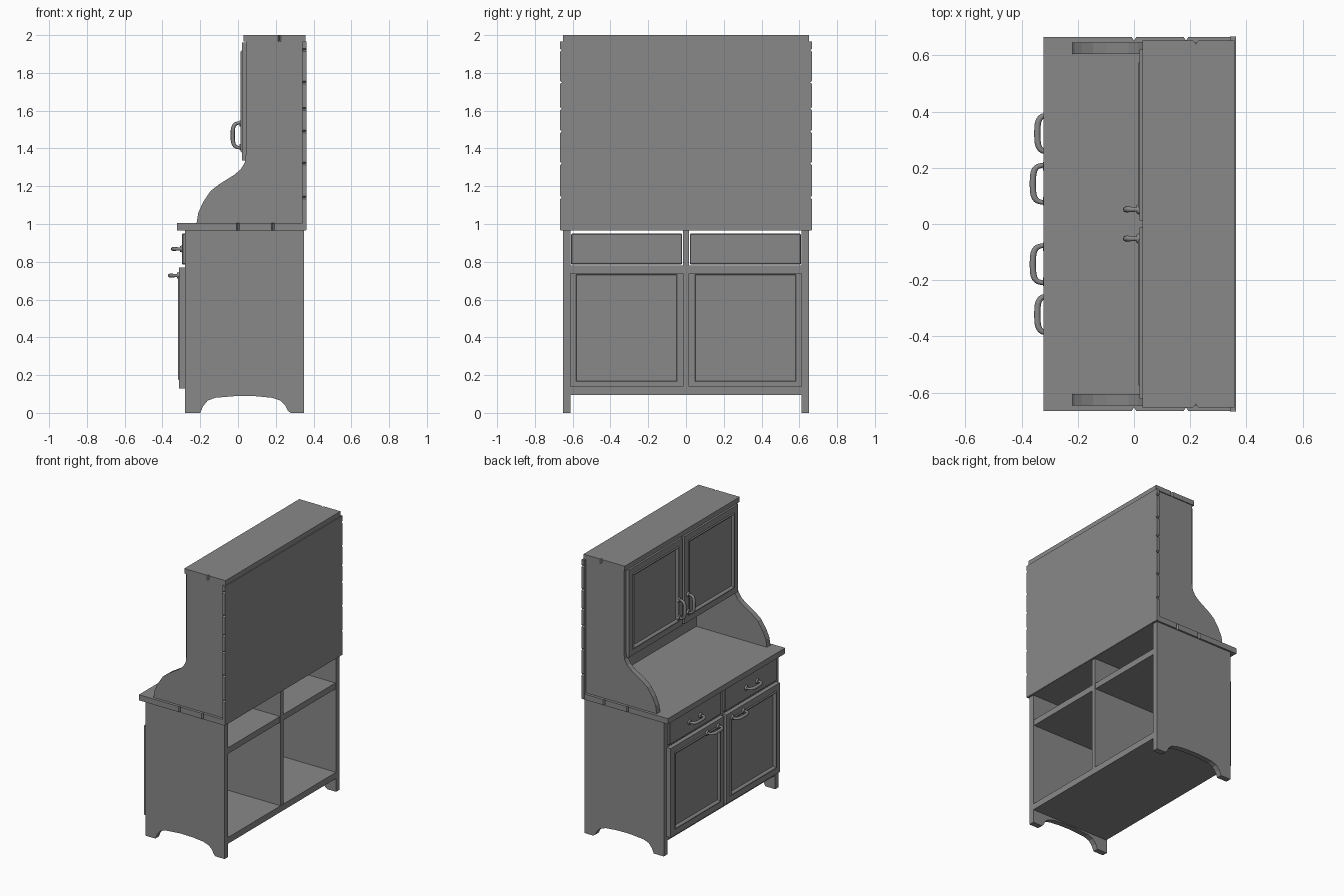
import bpy
import bmesh
import math
from mathutils import Vector

cube = bpy.data.objects.get("Cube")
if cube:
    bpy.data.objects.remove(cube, do_unlink=True)

grey = bpy.data.materials.new("plain grey")
grey.use_nodes = True
grey.diffuse_color = (0.25, 0.25, 0.25, 1)
grey.node_tree.nodes["Principled BSDF"].inputs["Base Color"].default_value = (0.25, 0.25, 0.25, 1)


def finish(name, bm):
    bmesh.ops.recalc_face_normals(bm, faces=bm.faces)
    mesh = bpy.data.meshes.new(name)
    bm.to_mesh(mesh)
    bm.free()
    obj = bpy.data.objects.new(name, mesh)
    bpy.context.collection.objects.link(obj)
    mesh.materials.append(grey)
    return obj


def box_mesh(x, y, z):
    bm = bmesh.new()
    bmesh.ops.create_cube(bm, size=1)
    for v in bm.verts:
        v.co = [(a + b) / 2 + c * (b - a) for (a, b), c in zip((x, y, z), v.co)]
    return bm


def box(name, x, y, z):
    return finish(name, box_mesh(x, y, z))


def extrude(name, points, start, end, place):
    """Extrude a 2D outline; place(u, v, w) maps it into space."""
    bm = bmesh.new()
    face = bm.faces.new([bm.verts.new(place(u, v, start)) for u, v in points])
    new = bmesh.ops.extrude_face_region(bm, geom=[face])["geom"]
    shift = Vector(place(0, 0, end)) - Vector(place(0, 0, start))
    bmesh.ops.translate(bm, vec=shift, verts=[g for g in new if isinstance(g, bmesh.types.BMVert)])
    return finish(name, bm)


def notched(half, low, high, cuts, depth):
    """Outline of a board whose two ends carry small V-shaped chips."""
    side = [(half, low)]
    for c in cuts:
        side += [(half, c - 0.008), (half - depth, c), (half, c + 0.008)]
    side.append((half, high))
    return side + [(-u, v) for u, v in reversed(side)]


def panel_door(name, x, y, z):
    """Door with a moulded, recessed panel in front and a shallow one behind."""
    bm = box_mesh(x, y, z)
    bm.normal_update()
    front = min(bm.faces, key=lambda f: f.calc_center_median().x)
    back = max(bm.faces, key=lambda f: f.calc_center_median().x)
    for width, depth in ((0.06, 0), (0.008, 0.006), (0.012, -0.006), (0.008, -0.01)):
        bmesh.ops.inset_region(bm, faces=[front], thickness=width, depth=depth)
    bmesh.ops.inset_region(bm, faces=[back], thickness=0.052, depth=0)
    bmesh.ops.inset_region(bm, faces=[back], thickness=0.004, depth=-0.004)
    return finish(name, bm)


def handle(name, base, reach, axis):
    """Bowed pull with two round mounting plates; axis is its long direction."""
    base, axis = Vector(base), Vector(axis)
    curve = bpy.data.curves.new(name, "CURVE")
    curve.dimensions = "3D"
    curve.bevel_depth = 0.009
    curve.bevel_resolution = 2
    spline = curve.splines.new("POLY")
    count = 15
    spline.points.add(count - 1)
    for i, p in enumerate(spline.points):
        a = math.pi * i / (count - 1)
        along = math.copysign(abs(math.cos(a)) ** 0.6, math.cos(a)) * 0.066
        out = math.sin(a) ** 0.6 * (reach - 0.009) if 0 < i < count - 1 else 0
        p.co = (*(base + axis * along - Vector((out, 0, 0))), 1)
        p.radius = 0.85 + 0.4 * math.sin(a)
    obj = bpy.data.objects.new(name, curve)
    bpy.context.collection.objects.link(obj)
    curve.materials.append(grey)
    bpy.ops.object.select_all(action="DESELECT")
    obj.select_set(True)
    bpy.context.view_layer.objects.active = obj
    bpy.ops.object.convert(target="MESH")
    bpy.ops.object.shade_smooth_by_angle(angle=math.radians(50))
    for s in (-1, 1):
        bm = bmesh.new()
        bmesh.ops.create_cone(bm, cap_ends=True, segments=12, radius1=0.02, radius2=0.015, depth=0.014)
        plate = finish(name + "_plate", bm)
        plate.rotation_euler = (0, -math.pi / 2, 0)
        plate.location = base + axis * (0.062 * s) - Vector((0.004, 0, 0))


# Side boards: footed base panels and swept upper panels
base_profile = [(-0.28, 0), (-0.2, 0), (-0.185, 0.035), (-0.16, 0.065), (-0.12, 0.08),
                (0, 0.09), (0.1, 0.088), (0.18, 0.08), (0.225, 0.065), (0.25, 0.04),
                (0.265, 0.01), (0.28, 0), (0.35, 0), (0.35, 0.97), (-0.28, 0.97)]
upper_profile = [(-0.22, 1), (-0.21, 1.06), (-0.185, 1.115), (-0.145, 1.175), (-0.1, 1.21),
                 (-0.02, 1.26), (0.015, 1.29), (0.036, 1.325), (0.042, 1.37),
                 (0.042, 1.97), (0.345, 1.97), (0.345, 1)]
for side, s in (("left", 1), ("right", -1)):
    for label, outline, inner, outer in (("base", base_profile, 0.612, 0.652),
                                         ("upper", upper_profile, 0.605, 0.645)):
        extrude(f"{side}_{label}_side", outline, s * inner, s * outer, lambda u, v, w: (u, w, v))

# Worktop, top board and upper back board with chipped ends
extrude("worktop", notched(0.665, -0.322, 0.36, (0, 0.185), 0.012), 0.965, 1.005,
        lambda u, v, w: (v, u, w))
extrude("top_board", notched(0.652, 0.03, 0.357, (0.22,), 0.012), 1.965, 2.0,
        lambda u, v, w: (v, u, w))
extrude("upper_back", notched(0.667, 0.967, 1.965, (1.14, 1.32, 1.49, 1.61, 1.75, 1.92), 0.01),
        0.342, 0.363, lambda u, v, w: (w, u, v))

# Shelves and divider inside the open-backed base, and cupboard floor
box("base_floor", (-0.275, 0.35), (-0.615, 0.615), (0.095, 0.14))
box("base_divider", (-0.28, 0.348), (-0.017, 0.017), (0.135, 0.968))
for s in (-1, 1):
    y = sorted((s * 0.015, s * 0.615))
    box("middle_shelf", (-0.275, 0.345), y, (0.737, 0.78))
box("cupboard_floor", (0.04, 0.344), (-0.61, 0.61), (1.325, 1.355))

# Doors, drawers and pulls, mirrored about the centre
for side, s in (("left", 1), ("right", -1)):
    def span(a, b):
        return sorted((s * a, s * b))
    panel_door(f"{side}_lower_door", (-0.312, -0.281), span(0.012, 0.62), (0.13, 0.77))
    drawer = box(f"{side}_drawer", (-0.296, -0.272), span(0.02, 0.608), (0.785, 0.95))
    bevel = drawer.modifiers.new("edge", "BEVEL")
    bevel.width = 0.005
    panel_door(f"{side}_upper_door", (0.02, 0.043), span(0.012, 0.62), (1.335, 1.962))
    handle(f"{side}_door_pull", (-0.312, s * 0.143, 0.727), 0.057, (0, 1, 0))
    handle(f"{side}_drawer_pull", (-0.296, s * 0.322, 0.868), 0.057, (0, 1, 0))
    handle(f"{side}_upper_pull", (0.02, s * 0.052, 1.47), 0.057, (0, 0, 1))
